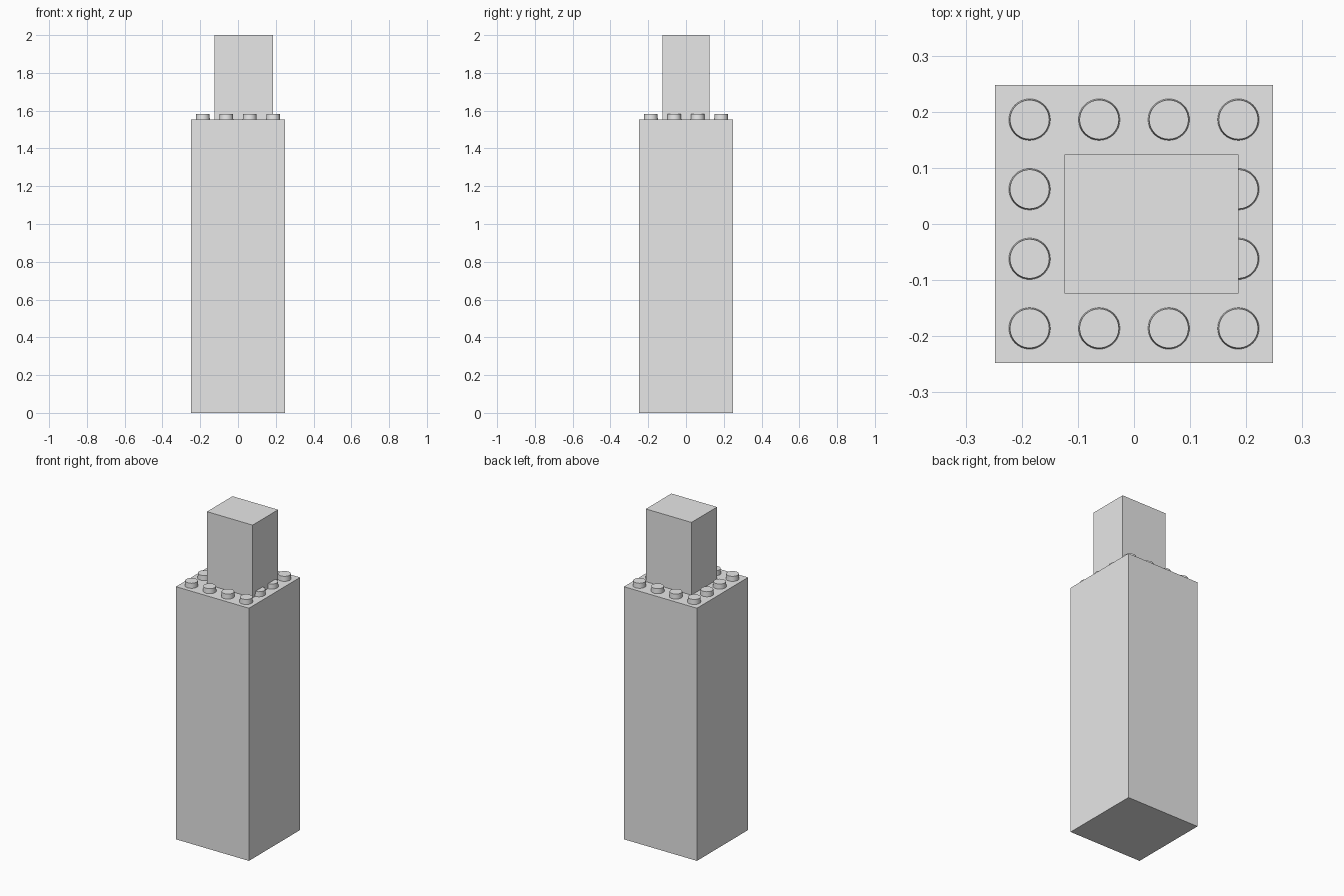
import bpy

cube = bpy.data.objects.get("Cube")
if cube:
    bpy.data.objects.remove(cube, do_unlink=True)

grey = bpy.data.materials.new("light_grey")
grey.use_nodes = True
colour = (0.8, 0.8, 0.8, 1)
grey.diffuse_color = colour
for node in grey.node_tree.nodes:
    if node.type == 'BSDF_PRINCIPLED':
        node.inputs["Base Color"].default_value = colour

UNIT = 0.124       # stud spacing
BODY_TOP = 1.553
STUD_HEIGHT = 0.03


def finish(name):
    obj = bpy.context.object
    obj.name = name
    obj.data.materials.append(grey)
    return obj


def block(name, low, high):
    centre = [(a + b) / 2 for a, b in zip(low, high)]
    bpy.ops.mesh.primitive_cube_add(size=1, location=centre)
    obj = finish(name)
    obj.scale = [b - a for a, b in zip(low, high)]
    bpy.ops.object.transform_apply(location=False, rotation=False, scale=True)


# Tall square body and the offset block standing on it
block("tower_body", (-2 * UNIT, -2 * UNIT, 0), (2 * UNIT, 2 * UNIT, BODY_TOP))
block("upper_block", (-UNIT, -UNIT, BODY_TOP), (1.5 * UNIT, UNIT, 2))

# Ring of round studs around the upper block
steps = (-1.5, -0.5, 0.5, 1.5)
for i in steps:
    for j in steps:
        if max(abs(i), abs(j)) < 1:
            continue
        bpy.ops.mesh.primitive_cone_add(
            vertices=32, radius1=0.037, radius2=0.035, depth=STUD_HEIGHT,
            location=(i * UNIT, j * UNIT, BODY_TOP + STUD_HEIGHT / 2))
        finish("stud")
        bpy.ops.object.shade_smooth_by_angle()
